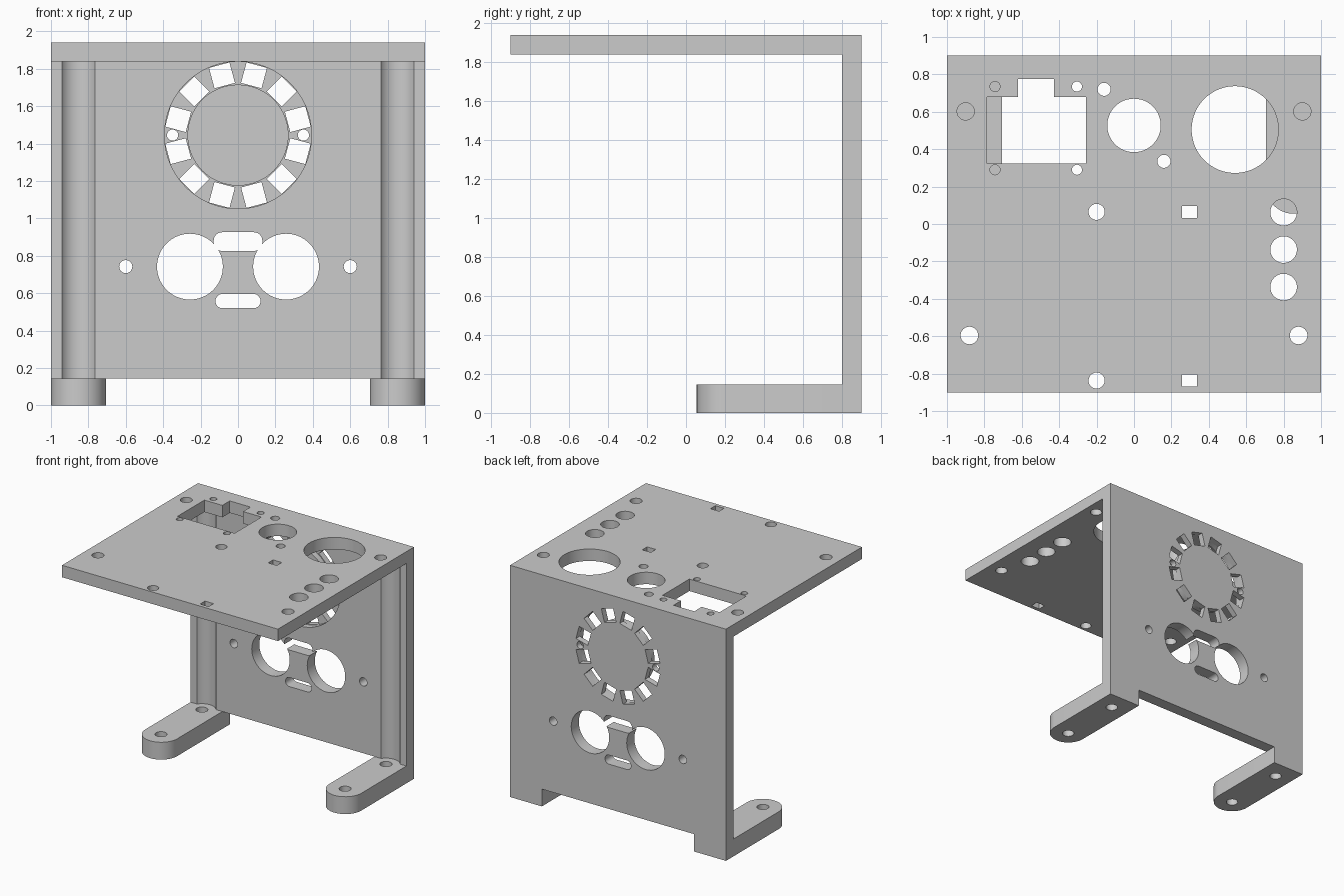
import bpy, bmesh
from math import sin, cos, pi, radians
from mathutils import Matrix, Vector

if "Cube" in bpy.data.objects:
    bpy.data.objects.remove(bpy.data.objects["Cube"], do_unlink=True)

GREY = (0.6, 0.6, 0.6, 1)
grey = bpy.data.materials.new("plain_grey")
grey.use_nodes = True
grey.diffuse_color = GREY
grey.node_tree.nodes["Principled BSDF"].inputs["Base Color"].default_value = GREY


def prism(name, outline, low, high, upright=False):
    """Extrude an outline: along z from (x, y), or along y from (x, z) when upright."""
    bm = bmesh.new()
    put = (lambda a, b, d: (a, d, b)) if upright else (lambda a, b, d: (a, b, d))
    face = bm.faces.new([bm.verts.new(put(a, b, low)) for a, b in outline])
    out = bmesh.ops.extrude_face_region(bm, geom=[face])
    moved = [v for v in out["geom"] if isinstance(v, bmesh.types.BMVert)]
    bmesh.ops.translate(bm, verts=moved, vec=Vector(put(0, 0, high - low)))
    bmesh.ops.recalc_face_normals(bm, faces=bm.faces)
    mesh = bpy.data.meshes.new(name)
    bm.to_mesh(mesh)
    bm.free()
    mesh.materials.append(grey)
    obj = bpy.data.objects.new(name, mesh)
    bpy.context.collection.objects.link(obj)
    return obj


def circle(x, y, r, n=48):
    return [(x + r * cos(2 * pi * i / n), y + r * sin(2 * pi * i / n)) for i in range(n)]


def rect(x, y, w, h, angle=0):
    turn = Matrix.Rotation(angle, 2)
    return [tuple(Vector((x, y)) + turn @ Vector((sx * w / 2, sy * h / 2)))
            for sx, sy in ((-1, -1), (1, -1), (1, 1), (-1, 1))]


def rounded(x, y, w, h, r, n=8):
    pts = []
    for q, (sx, sy) in enumerate(((1, 1), (-1, 1), (-1, -1), (1, -1))):
        for i in range(n + 1):
            a = (q + i / n) * pi / 2
            pts.append((x + sx * (w / 2 - r) + r * cos(a), y + sy * (h / 2 - r) + r * sin(a)))
    return pts


def cut(target, cutter):
    mod = target.modifiers.new("cut", "BOOLEAN")
    mod.operation, mod.solver, mod.object = "DIFFERENCE", "EXACT", cutter
    bpy.context.view_layer.objects.active = target
    bpy.ops.object.modifier_apply(modifier=mod.name)
    bpy.data.objects.remove(cutter, do_unlink=True)


def smooth(obj):
    bpy.ops.object.select_all(action="DESELECT")
    obj.select_set(True)
    bpy.context.view_layer.objects.active = obj
    bpy.ops.object.shade_smooth_by_angle(angle=radians(30))


# Top panel with its openings
top_panel = prism("top_panel", rect(0, 0, 2, 1.8), 1.84, 1.94)
openings = [
    # stepped window
    [(-.786, .323), (-.257, .323), (-.257, .678), (-.428, .678),
     (-.428, .776), (-.62, .776), (-.62, .678), (-.786, .678)],
    circle(0, .527, .143), circle(.54, .505, .232, 64),
    circle(-.16, .72, .035), circle(.16, .335, .035),
]
openings += [circle(x, y, .027, 24) for x in (-.743, -.305) for y in (.29, .735)]
openings += [circle(s * .9, .602, .046) for s in (-1, 1)]
openings += [circle(s * .88, -.596, .047) for s in (-1, 1)]
openings += [circle(.8, y, .071) for y in (.063, -.137, -.337)]
for y in (.065, -.837):
    openings += [circle(-.2, y, .043), rect(.297, y, .08, .065)]
for outline in openings:
    cut(top_panel, prism("cutter", outline, 1.7, 2.1))

# Back wall, notched between the feet
back_wall = prism("back_wall", [(-1, 0), (-.705, 0), (-.705, .145), (.705, .145), (.705, 0),
                                (1, 0), (1, 1.84), (-1, 1.84)], .8, .9, True)

# Screwdriver channels above the rear foot holes
for s in (-1, 1):
    cut(back_wall, prism("cutter", circle(s * .8525, .74, .106, 64), .145, 2))

# Ring recess and radial vents
FAN = 1.445
ring = prism("cutter", circle(0, FAN, .393, 96), .7, .85, True)
cut(ring, prism("cutter", circle(0, FAN, .27, 96), .6, 1, True))
cut(back_wall, ring)
vents = []
for k in range(12):
    a = radians(15 + 30 * k)
    vents.append(rect(.331 * cos(a), FAN + .331 * sin(a), .113, .113, a))
vents += [circle(s * .35, FAN, .03, 24) for s in (-1, 1)]

# Sensor eyes, slots and screw holes
vents += [circle(s * .257, .742, .176, 64) for s in (-1, 1)]
vents += [circle(s * .6, .742, .035, 24) for s in (-1, 1)]
vents += [rounded(0, .876, .26, .1, .045), rounded(0, .558, .24, .076, .036)]
for outline in vents:
    cut(back_wall, prism("cutter", outline, .7, 1, True))

# Feet with rounded tips and two screw holes each
feet = []
for side, s in (("right", -1), ("left", 1)):
    c, r = s * .8525, .1475
    tip = [(c - r * cos(pi * i / 24), .2025 - r * sin(pi * i / 24)) for i in range(25)]
    foot = prism(side + "_foot", tip + [(c + r, .8), (c - r, .8)], 0, .145)
    for y in (.2, .74):
        cut(foot, prism("cutter", circle(c, y, .046), -.1, .3))
    feet.append(foot)

for part in [top_panel, back_wall] + feet:
    smooth(part)
